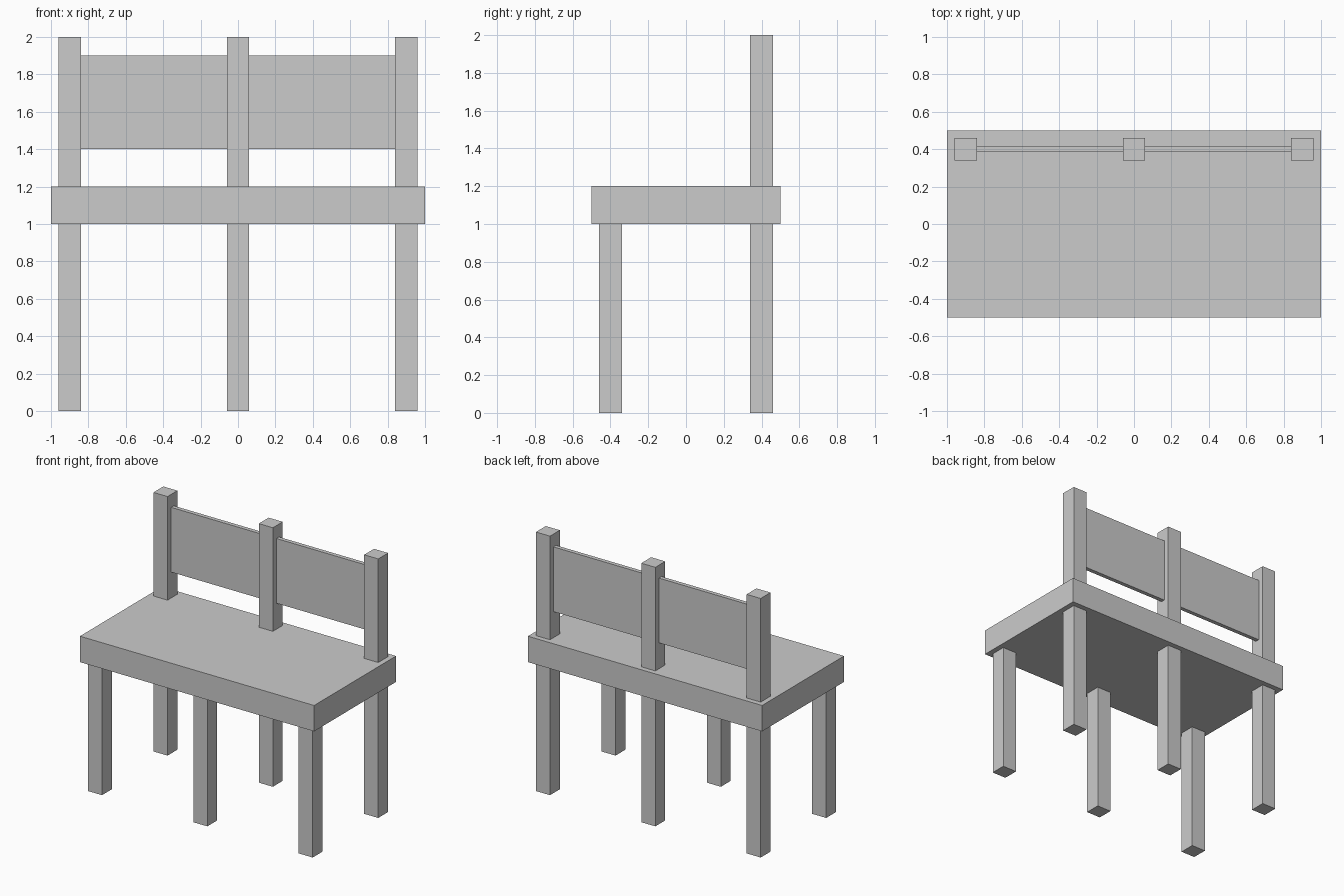
import bpy

if "Cube" in bpy.data.objects:
    bpy.data.objects.remove(bpy.data.objects["Cube"])


def box(name, x, y, z):
    """Add a box spanning the given (min, max) ranges."""
    bpy.ops.mesh.primitive_cube_add(size=1, location=[(a + b) / 2 for a, b in (x, y, z)])
    ob = bpy.context.object
    ob.name = name
    ob.scale = [b - a for a, b in (x, y, z)]
    bpy.ops.object.transform_apply(location=False, rotation=False, scale=True)
    return ob


H = 0.06   # half width of the square posts

# Seat slab
box("seat", (-1, 1), (-0.5, 0.5), (1.0, 1.2))

# Three columns of legs, with back posts above the seat
for side, x in (("left", -0.9), ("middle", 0.0), ("right", 0.9)):
    span = (x - H, x + H)
    box(f"front_leg_{side}", span, (-0.4 - H, -0.4 + H), (0, 1.0))
    box(f"back_leg_{side}", span, (0.4 - H, 0.4 + H), (0, 1.0))
    box(f"back_post_{side}", span, (0.4 - H, 0.4 + H), (1.2, 2.0))

# Thin backrest panels between the posts
for side, x in (("left", -0.45), ("right", 0.45)):
    box(f"backrest_panel_{side}", (x - 0.39, x + 0.39), (0.384, 0.416), (1.4, 1.9))
